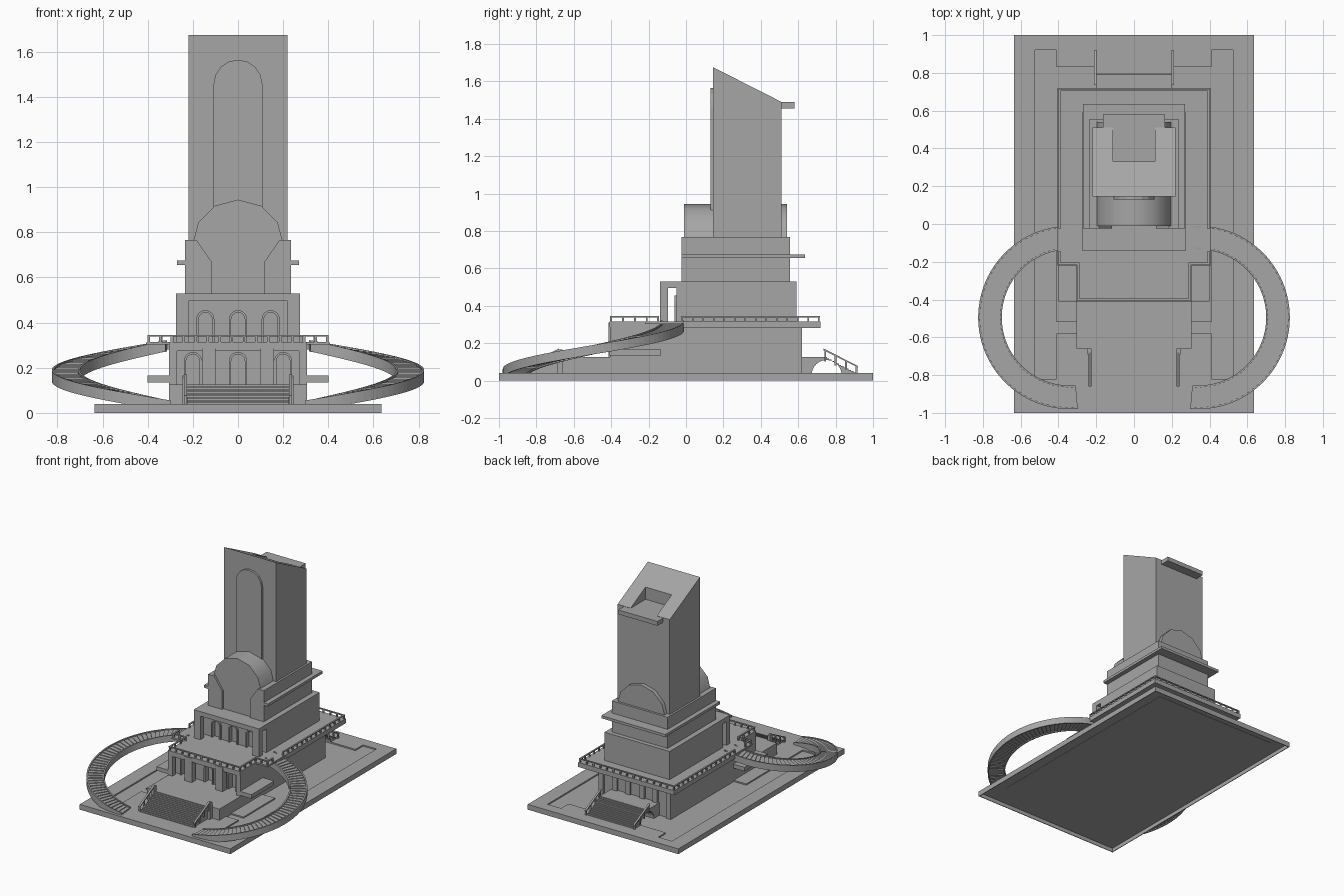
import bpy, bmesh
from math import sin, cos, pi, radians, hypot
from mathutils import Vector

old = bpy.data.objects.get("Cube")
if old:
    bpy.data.objects.remove(old, do_unlink=True)

stone = bpy.data.materials.new("grey stone")
stone.use_nodes = True
COLOUR = (0.38, 0.38, 0.38, 1)
stone.diffuse_color = COLOUR
stone.node_tree.nodes["Principled BSDF"].inputs["Base Color"].default_value = COLOUR


def finish(name, bm):
    bmesh.ops.recalc_face_normals(bm, faces=bm.faces)
    mesh = bpy.data.meshes.new(name)
    bm.to_mesh(mesh)
    bm.free()
    mesh.materials.append(stone)
    ob = bpy.data.objects.new(name, mesh)
    bpy.context.scene.collection.objects.link(ob)
    return ob


def add_box(bm, x, y, z):
    made = bmesh.ops.create_cube(bm, size=1)["verts"]
    for v in made:
        v.co = [lo + (c + 0.5) * (hi - lo) for c, (lo, hi) in zip(v.co, (x, y, z))]


def box(name, x, y, z):
    bm = bmesh.new()
    add_box(bm, x, y, z)
    return finish(name, bm)


def prism(name, pts, axis, a, b):
    """Extrude a 2D outline along x (outline is y,z), y (x,z) or z (x,y)."""
    bm = bmesh.new()
    place = {"x": lambda p: (a, *p), "y": lambda p: (p[0], a, p[1]), "z": lambda p: (*p, a)}[axis]
    face = bm.faces.new([bm.verts.new(place(p)) for p in pts])
    new = bmesh.ops.extrude_face_region(bm, geom=[face])["geom"]
    step = Vector([(b - a) * (axis == k) for k in "xyz"])
    bmesh.ops.translate(bm, vec=step, verts=[g for g in new if isinstance(g, bmesh.types.BMVert)])
    bmesh.ops.triangulate(bm, faces=[f for f in bm.faces if len(f.verts) > 8])
    return finish(name, bm)


def arc(cx, cz, r, n, start=pi, end=0):
    return [(cx + r * cos(start + (end - start) * i / n),
             cz + r * sin(start + (end - start) * i / n)) for i in range(n + 1)]


def arcade(name, centres, r, crown, half, z, y):
    """Wall with round-headed doorways and raised surrounds."""
    outline = [(-half, z[0])]
    for c in centres:
        head = arc(c, crown - r, r, 10)
        outline += [(c - r, z[0])] + head + [(c + r, z[0])]
        inner = arc(c, crown - r, r - 0.01, 10)
        prism(name + "_surround", [(c - r, z[0])] + head + [(c + r, z[0]), (c + r - 0.01, z[0])]
              + inner[::-1] + [(c - r + 0.01, z[0])], "y", y[0] - 0.012, y[1])
    outline += [(half, z[0]), (half, z[1]), (-half, z[1])]
    prism(name, outline, "y", *y)


def railing(name, path, base, gap=0.055):
    """Level balustrade along a path in plan."""
    bm = bmesh.new()
    for (x0, y0), (x1, y1) in zip(path, path[1:]):
        add_box(bm, (min(x0, x1) - 0.006, max(x0, x1) + 0.006),
                (min(y0, y1) - 0.006, max(y0, y1) + 0.006), (base + 0.023, base + 0.03))
        n = max(1, round(hypot(x1 - x0, y1 - y0) / gap))
        for i in range(n + 1):
            px, py = x0 + (x1 - x0) * i / n, y0 + (y1 - y0) * i / n
            add_box(bm, (px - 0.005, px + 0.005), (py - 0.005, py + 0.005), (base, base + 0.024))
    finish(name, bm)


def stair_profile(y0, y1, z0, z1, n=14):
    """Steps descending from (y0, z1) to (y1, z0)."""
    pts = []
    for i in range(n):
        z = z1 + (z0 - z1) * i / n
        pts += [(y0 + (y1 - y0) * i / n, z), (y0 + (y1 - y0) * (i + 1) / n, z)]
    return pts + [(y1, z0)]


def stair_rail(name, x, y0, y1):
    """Sloping handrail with posts."""
    bm = bmesh.new()
    for t in (0.05, 0.35, 0.65, 0.95):
        y, z = y0 + (y1 - y0) * t, 0.165 - 0.09 * t
        add_box(bm, (x - 0.005, x + 0.005), (y - 0.005, y + 0.005), (z - 0.06 + 0.02 * t, z))
    finish(name + "_posts", bm)
    prism(name, [(y0, 0.162), (y1, 0.069), (y1, 0.078), (y0, 0.171)], "x", x - 0.007, x + 0.007)


# Ground: thin deck on a rim, hollow beneath, with a sunken path round the building
BED, DECK = 0.03, 0.04
box("sunken_path", (-0.525, 0.525), (-0.82, 0.92), (BED - 0.002, BED))
box("front_deck", (-0.525, 0.525), (-1, -0.82), (BED, DECK))
box("rear_deck", (-0.525, 0.525), (0.92, 1), (BED, DECK))
box("forecourt", (-0.41, 0.41), (-0.82, -0.58), (BED, DECK))
box("rear_court", (-0.41, 0.41), (0.83, 0.92), (BED, DECK))
for s in (-1, 1):
    box("side_deck", sorted((s * 0.525, s * 0.635)), (-1, 1), (BED, DECK))
    box("side_court", sorted((s * 0.305, s * 0.41)), (-0.52, -0.14), (BED, DECK))
    box("side_rim", sorted((s * 0.63, s * 0.635)), (-1, 1), (0, BED))
    box("end_rim", (-0.63, 0.63), sorted((s * 0.995, s)), (0, BED))

# Ground storey with front porch
box("ground_storey", (-0.305, 0.305), (-0.31, 0.605), (BED, 0.285))
box("porch_floor", (-0.305, 0.305), (-0.66, -0.31), (BED, 0.125))
arcade("ground_arcade", (-0.2, 0, 0.2), 0.04, 0.27, 0.3, (0.125, 0.285), (-0.345, -0.31))
box("porch_beam", (-0.305, 0.305), (-0.405, -0.37), (0.275, 0.285))
for s in (-1, 1):
    box("porch_side_wall", sorted((s * 0.285, s * 0.305)), (-0.405, -0.31), (0.125, 0.285))
    box("porch_pillar", sorted((s * 0.1, s * 0.16)), (-0.414, -0.37), (0.125, 0.31))
    box("porch_corner", sorted((s * 0.27, s * 0.305)), (-0.405, -0.37), (0.125, 0.285))
    box("side_shelf", sorted((s * 0.305, s * 0.4)), (-0.41, -0.135), (0.135, 0.165))
    box("stair_cheek", sorted((s * 0.225, s * 0.245)), (-0.69, -0.66), (DECK, 0.165))

# Rear wall pilasters
for x in (-0.285, -0.17, -0.06, 0.06, 0.17, 0.285):
    box("rear_pilaster", (x - 0.02, x + 0.02), (0.6, 0.62), (BED, 0.285))

# Terrace, ramp landings and railings
box("terrace", (-0.405, 0.405), (-0.015, 0.72), (0.28, 0.315))
box("front_terrace", (-0.305, 0.305), (-0.41, -0.015), (0.285, 0.315))
for s in (-1, 1):
    box("ramp_landing", sorted((s * 0.305, s * 0.405)), (-0.22, -0.015), (0.303, 0.315))
railing("rear_railing", [(-0.395, -0.02), (-0.395, 0.71), (0.395, 0.71), (0.395, -0.02)], 0.315)
railing("front_railing", [(-0.395, -0.15), (-0.395, -0.21), (-0.295, -0.21), (-0.295, -0.4),
                          (0.295, -0.4), (0.295, -0.21), (0.395, -0.21), (0.395, -0.15)], 0.315)

# Front stairs
prism("front_stairs", stair_profile(-0.66, -0.86, DECK, 0.125) + [(-0.66, DECK)], "x", -0.225, 0.225)
# Rear stairs over a small vault
vault = arc(0.752, BED, 0.08, 12, 0, pi)
prism("rear_stairs", [(0.6, BED), (0.6, 0.125)] + stair_profile(0.74, 0.92, BED, 0.125)
      + vault, "x", -0.2, 0.2)
for s in (-1, 1):
    stair_rail("front_handrail", s * 0.233, -0.68, -0.86)
    stair_rail("rear_handrail", s * 0.205, 0.735, 0.92)


# Curved stair ramps
def ramp_z(t):
    return 0.045 + 0.267 * t


def ramp(side, n=48):
    def point(t, r, z):
        a = radians(275 - 188 * t)
        return (side * (0.34 - r * cos(a)), -0.495 + r * sin(a), z)

    for name, r0, r1 in (("inner", 0.36, 0.37), ("outer", 0.475, 0.485)):
        bm = bmesh.new()
        rings = []
        for i in range(n + 1):
            z = ramp_z(i / n)
            low, top = max(0.032, z - 0.04), z + 0.01
            rings.append([bm.verts.new(point(i / n, r, h))
                          for r, h in ((r0, low), (r1, low), (r1, top), (r0, top))])
        for a, b in zip(rings, rings[1:]):
            for k in range(4):
                bm.faces.new((a[k], a[k - 1], b[k - 1], b[k]))
        bm.faces.new(rings[0])
        bm.faces.new(rings[-1])
        finish("ramp_" + name + "_kerb", bm)

    bm = bmesh.new()
    for i in range(n):
        t0, t1 = i / n, (i + 1) / n
        z = ramp_z(t1)
        low = max(0.032, z - 0.035)
        plan = [(t0, 0.369), (t0, 0.476), (t1, 0.476), (t1, 0.369)]
        lo, hi = [[bm.verts.new(point(t, r, h)) for t, r in plan] for h in (low, z)]
        bm.faces.new(lo)
        bm.faces.new(hi)
        for k in range(4):
            bm.faces.new((lo[k], lo[k - 1], hi[k - 1], hi[k]))
    finish("ramp_treads", bm)


for side in (-1, 1):
    ramp(side)

# Second storey with open loggia
box("second_storey", (-0.275, 0.275), (-0.03, 0.59), (0.315, 0.53))
box("loggia_roof", (-0.275, 0.275), (-0.14, -0.03), (0.495, 0.53))
arcade("loggia_arcade", (-0.145, 0, 0.145), 0.04, 0.455, 0.275, (0.315, 0.495), (-0.05, -0.03))
for s in (-1, 1):
    box("loggia_pier", sorted((s * 0.22, s * 0.275)), (-0.14, -0.095), (0.315, 0.495))

# Third storey, shoulders and ledge
box("third_storey", (-0.235, 0.235), (-0.01, 0.557), (0.53, 0.767))
for s in (-1, 1):
    prism("shoulder", [(s * 0.235, 0.53), (s * 0.235, 0.767), (s * 0.185, 0.767),
                       (s * 0.117, 0.67), (s * 0.117, 0.53)], "y", -0.025, -0.01)
    box("side_ledge", sorted((s * 0.235, s * 0.27)), (-0.025, 0.635), (0.655, 0.675))
box("rear_ledge", (-0.235, 0.235), (0.555, 0.635), (0.655, 0.675))

# Barrel vault through the tower foot
barrel = prism("barrel_vault", arc(0, 0.742, 0.203, 6), "y", -0.01, 0.54)
bpy.context.view_layer.objects.active = barrel
barrel.select_set(True)
bpy.ops.object.shade_smooth_by_angle(angle=radians(40))
barrel.select_set(False)

# Tower with sloping roof and sunken roof well
tower = prism("tower", [(0.145, 0.76), (0.145, 1.675), (0.51, 1.49), (0.51, 0.76)], "x", -0.22, 0.22)
cutter = box("roof_well_cutter", (-0.11, 0.11), (0.33, 0.6), (1.488, 1.8))
cutter.hide_render = True
cut = tower.modifiers.new("roof_well", "BOOLEAN")
cut.operation, cut.object, cut.solver = "DIFFERENCE", cutter, "EXACT"
bpy.context.view_layer.objects.active = tower
bpy.ops.object.modifier_apply(modifier=cut.name)
bpy.data.objects.remove(cutter, do_unlink=True)
box("rear_spout", (-0.165, 0.165), (0.505, 0.58), (1.455, 1.488))
prism("tower_front_panel", [(-0.108, 0.9)] + arc(0, 1.457, 0.108, 8) + [(0.108, 0.9)], "y", 0.13, 0.15)
